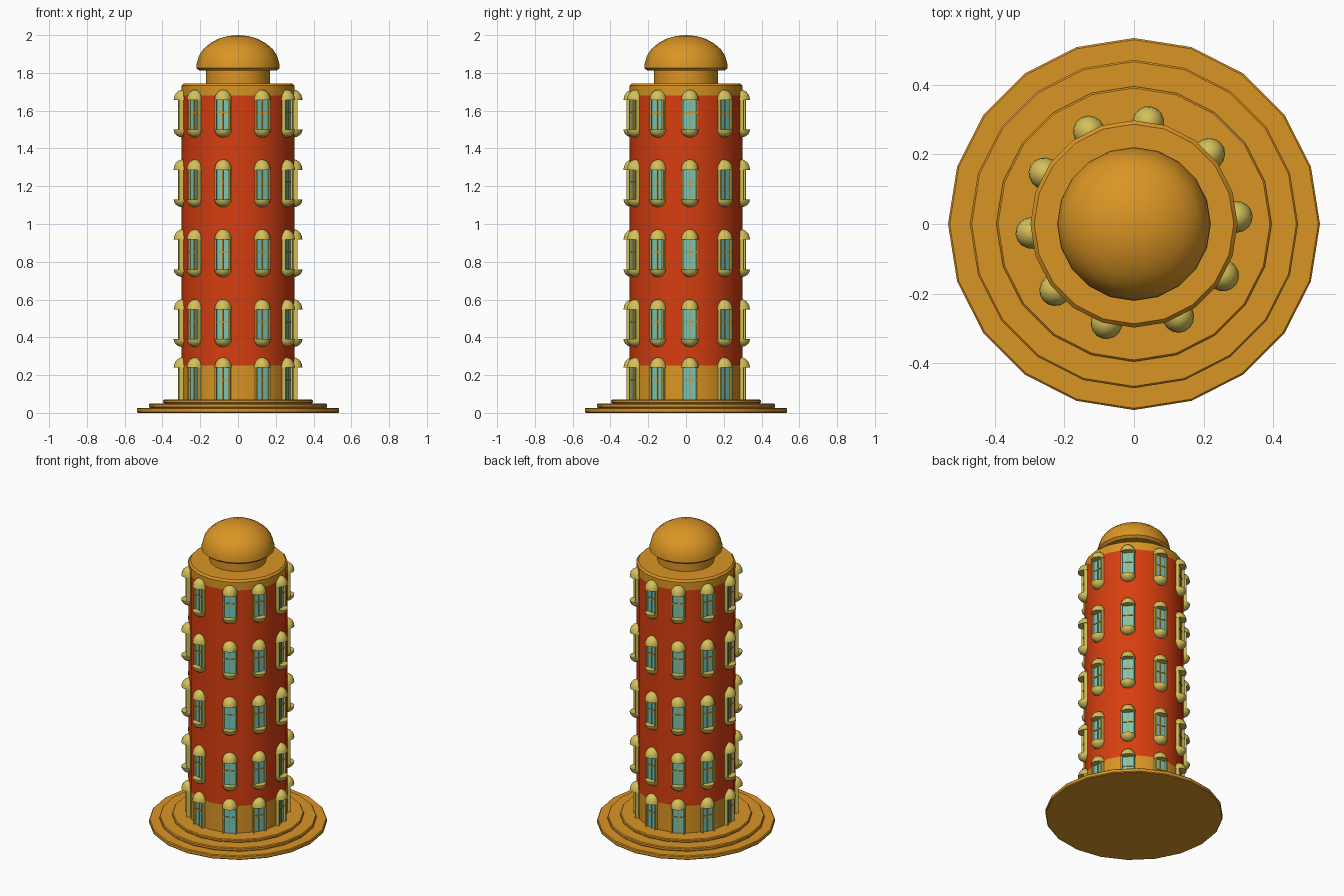
import bpy, bmesh, math
from mathutils import Matrix

if "Cube" in bpy.data.objects:
    bpy.data.objects.remove(bpy.data.objects["Cube"])

SIDES = 20


def material(name, rgb):
    m = bpy.data.materials.new(name)
    m.diffuse_color = (*rgb, 1.0)
    m.use_nodes = True
    m.node_tree.nodes["Principled BSDF"].inputs["Base Color"].default_value = m.diffuse_color
    return m


orange = material("ochre stone", (0.70, 0.30, 0.018))
red = material("red wall", (0.68, 0.048, 0.005))
yellow = material("pale yellow trim", (0.66, 0.53, 0.10))
teal = material("teal glass", (0.18, 0.57, 0.49))


def make_object(name, mesh, mats, smooth=True):
    ob = bpy.data.objects.new(name, mesh)
    bpy.context.collection.objects.link(ob)
    for m in mats:
        mesh.materials.append(m)
    if smooth:
        bpy.ops.object.select_all(action='DESELECT')
        ob.select_set(True)
        bpy.context.view_layer.objects.active = ob
        bpy.ops.object.shade_smooth_by_angle(angle=math.radians(30))
    return ob


def lathe(name, profile, mats, rule=None):
    """Revolve (radius, z) points into a closed 20-sided solid."""
    bm = bmesh.new()
    rings = []
    for r, z in profile:
        if r == 0:
            rings.append([bm.verts.new((0, 0, z))] * SIDES)
        else:
            rings.append([bm.verts.new((r * math.cos(2 * math.pi * i / SIDES),
                                        r * math.sin(2 * math.pi * i / SIDES), z))
                          for i in range(SIDES)])
    for a, b in zip(rings, rings[1:]):
        for i in range(SIDES):
            j = (i + 1) % SIDES
            quad = list(dict.fromkeys((a[i], a[j], b[j], b[i])))
            bm.faces.new(quad)
    for ring, (r, z) in ((rings[0], profile[0]), (rings[-1], profile[-1])):
        if r > 0:
            bm.faces.new(ring)
    bmesh.ops.recalc_face_normals(bm, faces=bm.faces)
    if rule:
        for f in bm.faces:
            f.material_index = rule(f.calc_center_median().z)
    mesh = bpy.data.meshes.new(name)
    bm.to_mesh(mesh)
    bm.free()
    return make_object(name, mesh, mats)


# Three round steps with slightly chamfered rims
for n, (r, z0, z1) in enumerate([(0.535, 0, 0.027), (0.472, 0.027, 0.05), (0.396, 0.05, 0.07)]):
    c = 0.005
    lathe(f"base_step_{n + 1}", [(r - c, z0), (r, z0 + c), (r, z1 - c), (r - c, z1)], [orange])

# Tower: ochre foot and crown, red wall between
lathe("tower", [(0.298, 0.07), (0.298, 0.25), (0.298, 1.68), (0.298, 1.733), (0.287, 1.745)],
      [orange, red], lambda z: 1 if 0.25 < z < 1.68 else 0)

# Neck and dome
lathe("dome_neck", [(0.17, 1.74), (0.17, 1.815)], [orange])
lathe("dome", [(0.205, 1.812), (0.221, 1.826), (0.219, 1.848), (0.207, 1.89), (0.185, 1.925),
               (0.15, 1.955), (0.105, 1.98), (0.055, 1.995), (0, 2.0)], [orange])


def box(bm, x, y, z, idx):
    """Box from (min, max) ranges."""
    size = [b - a for a, b in (x, y, z)]
    mid = [(a + b) / 2 for a, b in (x, y, z)]
    mat = Matrix.Translation(mid) @ Matrix.Diagonal((*size, 1))
    for v in bmesh.ops.create_cube(bm, size=1, matrix=mat)["verts"]:
        for f in v.link_faces:
            f.material_index = idx


def half_dome(bm, z, height, up):
    """Half ellipsoid hood (up=1) or bowl sill (up=-1) on the wall."""
    part = bmesh.new()
    bmesh.ops.create_uvsphere(part, u_segments=16, v_segments=10, radius=1)
    for normal, co in (((0, 0, -up), (0, 0, 0)), ((-1, 0, 0), (-0.15, 0, 0))):
        cut = bmesh.ops.bisect_plane(part, geom=part.verts[:] + part.edges[:] + part.faces[:],
                                     plane_co=co, plane_no=normal, clear_outer=True)
        edges = [e for e in cut["geom_cut"] if isinstance(e, bmesh.types.BMEdge)]
        bmesh.ops.contextual_create(part, geom=edges)
    bmesh.ops.recalc_face_normals(part, faces=part.faces)
    part.transform(Matrix.Translation((0.294, 0, z)) @ Matrix.Diagonal((0.048, 0.046, height, 1)))
    tmp = bpy.data.meshes.new("tmp")
    part.to_mesh(tmp)
    part.free()
    bm.from_mesh(tmp)
    bpy.data.meshes.remove(tmp)


def window_mesh(name, h, sill):
    """Window facing +x; z = 0 is the underside of the hood."""
    bm = bmesh.new()
    half_dome(bm, 0, 0.055, 1)
    if sill:
        half_dome(bm, -h, 0.041, -1)
    w = 0.042
    for s in (-1, 1):
        box(bm, (0.285, 0.314), sorted((s * w, s * (w - 0.009))), (-h, 0), 0)
    box(bm, (0.292, 0.301), (-w + 0.009, w - 0.009), (-h, 0), 1)
    box(bm, (0.298, 0.306), (-0.003, 0.003), (-h, 0), 2)
    box(bm, (0.298, 0.306), (-w + 0.009, w - 0.009), (-0.068, -0.061), 2)
    mesh = bpy.data.meshes.new(name)
    bm.to_mesh(mesh)
    bm.free()
    return mesh


# Five floors of ten windows
angles = [4, 43, 82, 116, 150.5, 185, 220, 254.5, 295.5, 330]
upper = window_mesh("upper_window", 0.157, True)
ground = window_mesh("ground_window", 0.17, False)
for floor, z in enumerate([0.239, 0.547, 0.917, 1.287, 1.656]):
    mesh = upper if floor else ground
    for n, a in enumerate(angles):
        first = not mesh.materials
        ob = make_object(f"window_{floor + 1}_{n + 1}", mesh,
                         [yellow, teal, orange] if first else [], smooth=first)
        ob.location.z = z
        ob.rotation_euler.z = math.radians(a)
